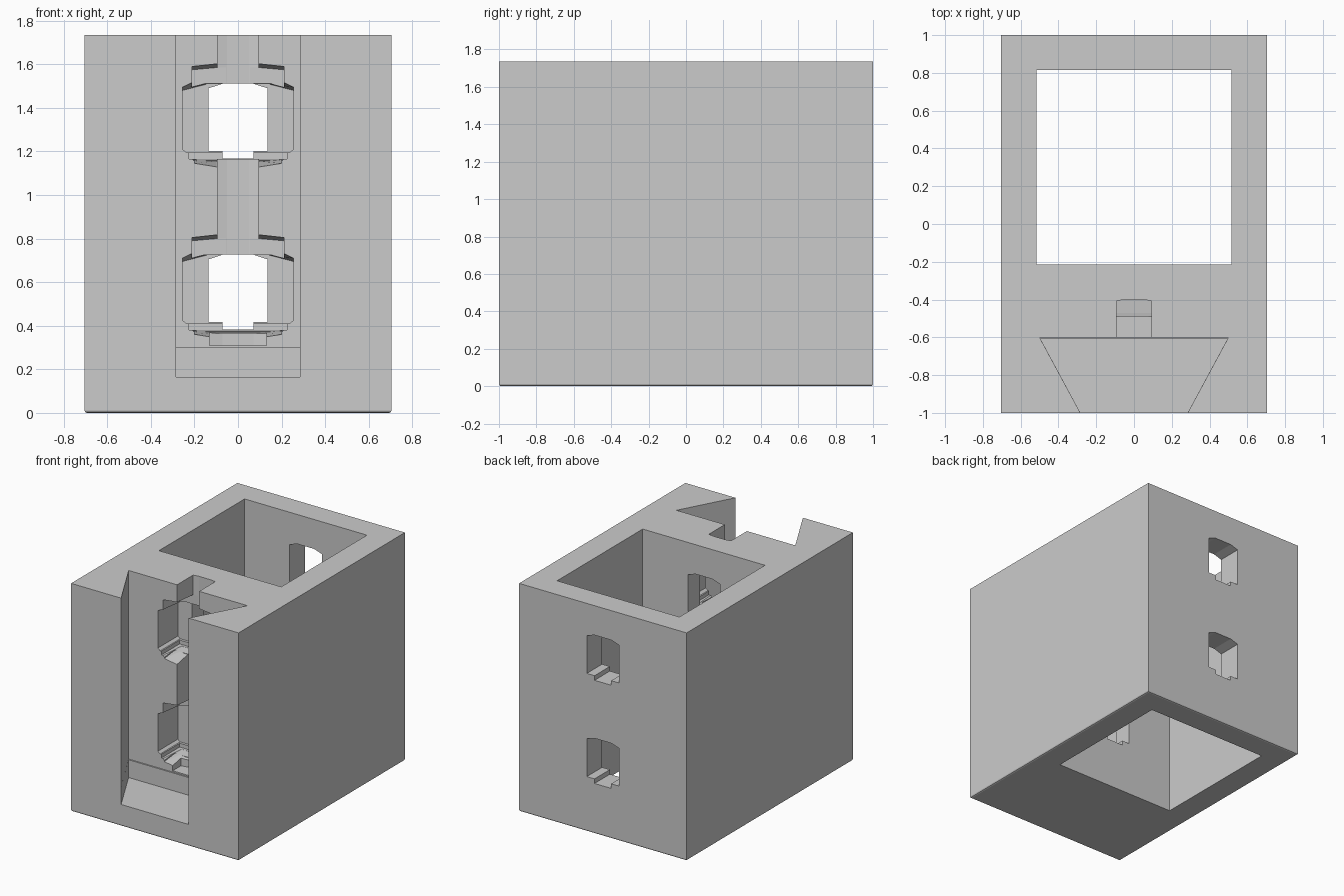
import bpy, bmesh

cube = bpy.data.objects.get("Cube")
if cube:
    bpy.data.objects.remove(cube, do_unlink=True)

W, D, H = 0.705, 1.0, 1.735      # half width, half depth, height
SLOT_Y = -0.6                    # back of the dovetail slot

grey = bpy.data.materials.new("plain_grey")
grey.use_nodes = True
grey.diffuse_color = (0.6, 0.6, 0.6, 1)
grey.node_tree.nodes["Principled BSDF"].inputs["Base Color"].default_value = (0.6, 0.6, 0.6, 1)


def finish(name, bm):
    bmesh.ops.recalc_face_normals(bm, faces=bm.faces)
    mesh = bpy.data.meshes.new(name)
    bm.to_mesh(mesh)
    bm.free()
    mesh.materials.append(grey)
    obj = bpy.data.objects.new(name, mesh)
    bpy.context.collection.objects.link(obj)
    return obj


def loft(name, ring_a, ring_b):
    """Closed solid between two matching outlines."""
    bm = bmesh.new()
    a = [bm.verts.new(p) for p in ring_a]
    b = [bm.verts.new(p) for p in ring_b]
    bm.faces.new(a)
    bm.faces.new(b)
    for i in range(len(a)):
        j = (i + 1) % len(a)
        bm.faces.new((a[i], a[j], b[j], b[i]))
    return finish(name, bm)


def mirrored(half):
    """Complete a right-hand outline with its mirror across x = 0."""
    return half + [(-x, v) for x, v in reversed(half)]


def upright(name, half, z0, z1):
    pts = mirrored(half)
    return loft(name, [(x, y, z0) for x, y in pts], [(x, y, z1) for x, y in pts])


def tunnel(name, front, y0, y1, back=None, base=0):
    f, b = mirrored(front), mirrored(back or front)
    return loft(name, [(x, y0, z + base) for x, z in f], [(x, y1, z + base) for x, z in b])


# Solid block with a slightly eased bottom edge
block = upright("mounting_block", [(W, -D), (W, D)], 0, H)
bm = bmesh.new()
bm.from_mesh(block.data)
bottom = [e for e in bm.edges if all(v.co.z < 0.01 for v in e.verts)]
bmesh.ops.bevel(bm, geom=bottom, offset=0.012, segments=2, profile=0.5, affect='EDGES')
bm.to_mesh(block.data)
bm.free()

cutters = [
    # Square well through the full height
    upright("square_well", [(0.515, -0.215), (0.515, 0.815)], -0.2, H + 0.2),
    # Dovetail slot, with a shallow ledge low on its back wall
    upright("dovetail_slot", [(0.23, -1.1), (0.5, SLOT_Y)], 0.3, H + 0.2),
    upright("dovetail_floor", [(0.23, -1.1), (0.494, SLOT_Y - 0.01)], 0.165, 0.4),
    # Narrow channel behind the slot
    upright("back_channel", [(0.093, -0.7), (0.093, -0.407), (0.05, -0.4)], 0.5, H + 0.2),
    # Relief below the lower pocket
    upright("lower_relief", [(0.13, -0.7), (0.13, -0.5), (0.07, -0.49)], 0.31, 0.5),
]

# Two stacked pockets, each opening through the well and the rear wall
for label, base in (("lower", 0.38), ("upper", 1.165)):
    # Wide head recess with sloping roof and floor
    cutters.append(tunnel(
        label + "_head_recess",
        [(0.19, -0.02), (0.21, 0.0), (0.21, 0.425), (0.1, 0.437)], -0.601, -0.401,
        [(0.19, 0.0), (0.21, 0.01), (0.21, 0.41), (0.1, 0.42)], base))
    cutters.append(tunnel(
        label + "_floor_lip", [(0.1, -0.036), (0.2, -0.02), (0.2, 0.1)], -0.602, -0.47,
        [(0.1, -0.01), (0.2, -0.005), (0.2, 0.1)], base))
    # Side recess with a lower step
    cutters.append(tunnel(
        label + "_side_recess",
        [(0.235, 0.03), (0.255, 0.045), (0.255, 0.33), (0.215, 0.35)], -0.603, -0.36,
        [(0.235, 0.03), (0.255, 0.045), (0.255, 0.315), (0.14, 0.345)], base))
    cutters.append(tunnel(
        label + "_side_step", [(0.225, 0.001), (0.225, 0.2)], -0.604, -0.38, base=base))
    # Keyed opening through front and rear walls
    cutters.append(tunnel(
        label + "_keyed_opening",
        [(0.07, 0.002), (0.07, 0.037), (0.135, 0.037), (0.135, 0.325), (0.07, 0.346)],
        -0.55, 1.2, base=base))

for hole in cutters:
    hole.hide_render = True
    mod = block.modifiers.new(hole.name, 'BOOLEAN')
    mod.operation = 'DIFFERENCE'
    mod.solver = 'EXACT'
    mod.object = hole

# Apply the cuts and drop the cutters
bpy.context.view_layer.update()
result = bpy.data.meshes.new_from_object(
    block.evaluated_get(bpy.context.evaluated_depsgraph_get()))
block.modifiers.clear()
block.data = result
for hole in cutters:
    bpy.data.objects.remove(hole, do_unlink=True)
